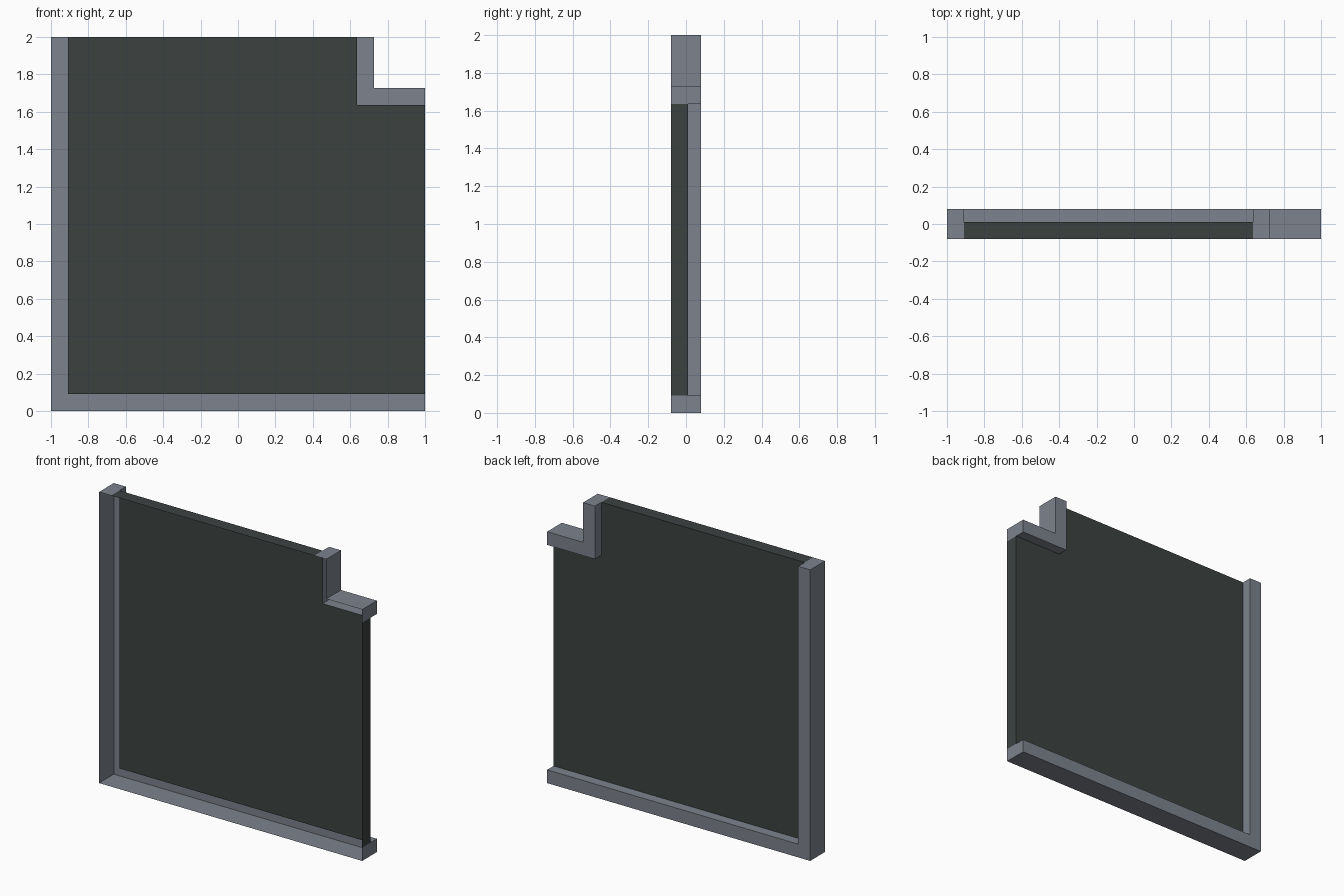
import bpy
import bmesh

if "Cube" in bpy.data.objects:
    bpy.data.objects.remove(bpy.data.objects["Cube"])

U = 1 / 11              # border width
FRONT, BACK, MID = -0.08, 0.08, 0.01


def material(name, rgb):
    m = bpy.data.materials.new(name)
    m.diffuse_color = (*rgb, 1)
    m.use_nodes = True
    m.node_tree.nodes["Principled BSDF"].inputs["Base Color"].default_value = m.diffuse_color
    return m


def tray(name, outline, back, walls, mat):
    """Flat plate at y=back, open at the front; walls maps edge index -> y the wall reaches."""
    bm = bmesh.new()
    plate = [bm.verts.new((x, back, z)) for x, z in outline]
    bm.faces.new(plate[::-1])
    n = len(outline)
    rims = {}

    def rim(i, y):
        if (i, y) not in rims:
            x, z = outline[i]
            rims[i, y] = bm.verts.new((x, y, z))
        return rims[i, y]

    for i, y in walls.items():
        j = (i + 1) % n
        bm.faces.new((plate[i], plate[j], rim(j, y), rim(i, y)))
    mesh = bpy.data.meshes.new(name)
    bm.to_mesh(mesh)
    bm.free()
    mesh.materials.append(mat)
    obj = bpy.data.objects.new(name, mesh)
    bpy.context.collection.objects.link(obj)
    return obj


grey = material("blue_grey", (0.205, 0.225, 0.264))
dark = material("dark_slate", (0.045, 0.054, 0.053))

# left post and bottom rail, hollow and open to the front
tray("left_and_bottom_border",
     [(-1, 0), (1, 0), (1, U), (-1 + U, U), (-1 + U, 2), (-1, 2)],
     BACK, {0: FRONT, 1: FRONT, 2: MID, 3: MID, 4: FRONT, 5: FRONT}, grey)

# stepped border around the cut-out upper right corner
tray("corner_border",
     [(7 * U, 18 * U), (1, 18 * U), (1, 19 * U), (8 * U, 19 * U), (8 * U, 2), (7 * U, 2)],
     BACK, {0: MID, 1: FRONT, 2: FRONT, 3: FRONT, 4: FRONT, 5: MID}, grey)

# dark panel with edge walls on its open right and top sides
tray("panel",
     [(-1 + U, U), (1, U), (1, 18 * U), (7 * U, 18 * U), (7 * U, 2), (-1 + U, 2)],
     MID, {1: FRONT, 4: FRONT}, dark)
